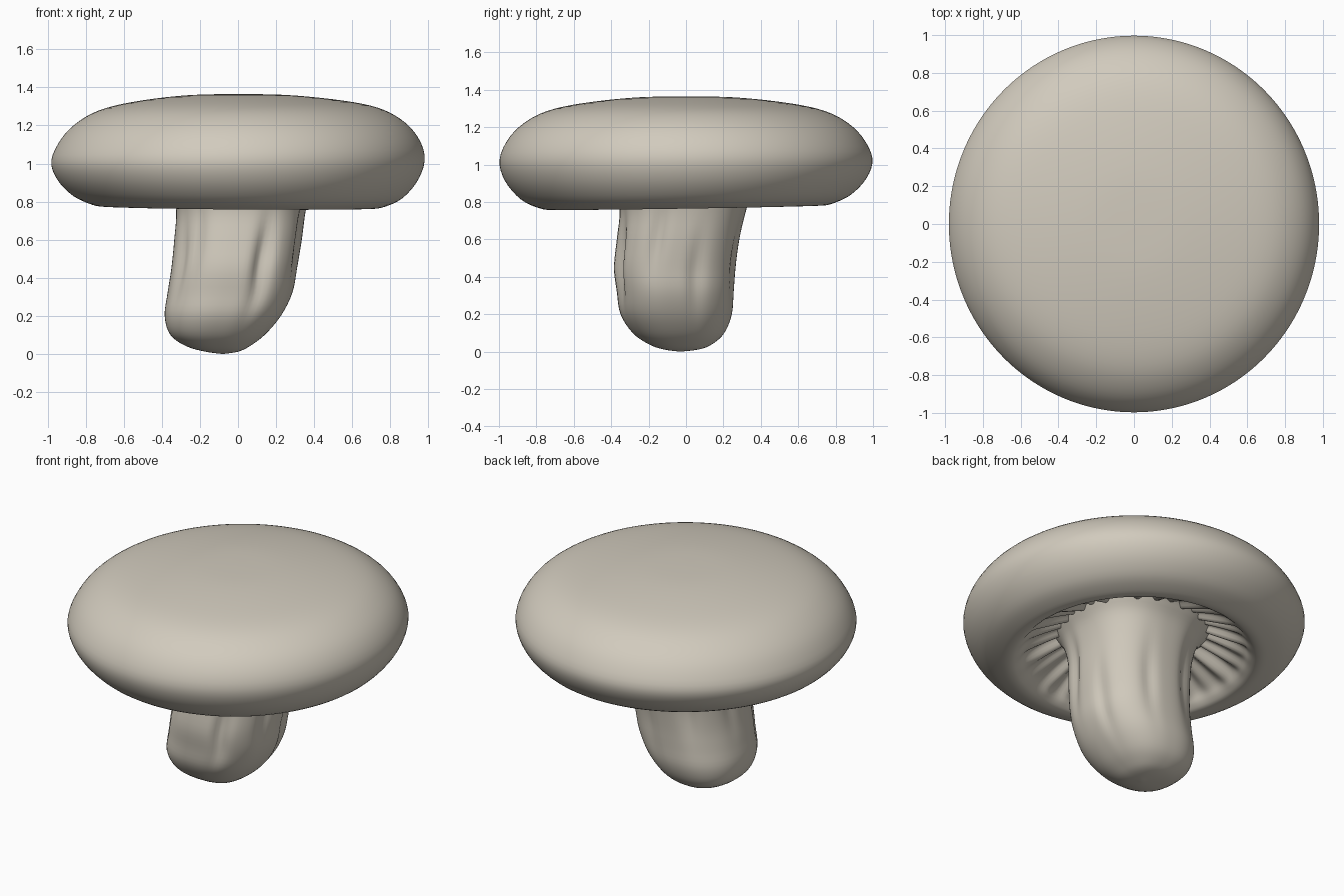
import bpy, bmesh, math
from math import sin, cos, pi, exp

if "Cube" in bpy.data.objects:
    bpy.data.objects.remove(bpy.data.objects["Cube"])

SKIN = bpy.data.materials.new("mushroom beige")
SKIN.diffuse_color = (0.64, 0.595, 0.51, 1)
SKIN.use_nodes = True
SKIN.node_tree.nodes["Principled BSDF"].inputs["Base Color"].default_value = SKIN.diffuse_color


def spline(points, steps):
    """Catmull-Rom through a list of tuples."""
    out = []
    n = len(points)
    for i in range(n - 1):
        quad = [points[max(0, min(n - 1, i + k))] for k in (-1, 0, 1, 2)]
        for s in range(steps):
            t = s / steps
            out.append(tuple(
                0.5 * (2 * b + (c - a) * t + (2 * a - 5 * b + 4 * c - d) * t * t
                       + (3 * b - a - 3 * c + d) * t ** 3)
                for a, b, c, d in zip(*quad)))
    out.append(points[-1])
    return out


def loft(name, rows, segments, place):
    """Skin rings between two pole points; place(row, angle) gives a point."""
    bm = bmesh.new()
    first = bm.verts.new(place(rows[0], 0))
    rings = [[bm.verts.new(place(row, 2 * pi * j / segments)) for j in range(segments)]
             for row in rows[1:-1]]
    last = bm.verts.new(place(rows[-1], 0))
    for j in range(segments):
        k = (j + 1) % segments
        bm.faces.new((first, rings[0][j], rings[0][k]))
        bm.faces.new((last, rings[-1][k], rings[-1][j]))
        for a, b in zip(rings, rings[1:]):
            bm.faces.new((a[j], b[j], b[k], a[k]))
    bmesh.ops.recalc_face_normals(bm, faces=bm.faces[:])
    mesh = bpy.data.meshes.new(name)
    bm.to_mesh(mesh)
    bm.free()
    mesh.materials.append(SKIN)
    mesh.shade_smooth()
    obj = bpy.data.objects.new(name, mesh)
    bpy.context.collection.objects.link(obj)
    return obj


# Cap with hollow gilled underside: radius, height, gill strength
cap_profile = [
    (0, 1.365, 0), (0.25, 1.36, 0), (0.5, 1.335, 0), (0.7, 1.297, 0),
    (0.83, 1.24, 0), (0.93, 1.15, 0), (0.985, 1.03, 0), (0.955, 0.92, 0),
    (0.87, 0.825, 0), (0.77, 0.778, 0), (0.71, 0.772, 0), (0.67, 0.795, 0.1),
    (0.63, 0.84, 0.6), (0.55, 0.885, 1), (0.45, 0.93, 1), (0.35, 0.965, 0.6),
    (0.2, 0.985, 0), (0, 0.99, 0)]


def cap_point(row, a):
    r, z, gill = row
    x, y = 0.995 * r * cos(a), 1.012 * r * sin(a)
    low = max(0, min(1, (1.1 - z) / 0.3))
    z += low * (0.016 * y - 0.008 * x)                    # slightly tilted rim
    z += (1 - low) * 0.02 * x * r * r                     # fuller right shoulder
    z += gill * (0.016 * cos(30 * a + 1.5 * sin(3 * a)) + 0.009 * cos(17 * a + 1))
    return x, y, z


loft("cap", spline(cap_profile, 4), 240, cap_point)

# Stem sections: height, left, right, front, back
stem_sections = [
    (0.0, -0.08, -0.08, -0.03, -0.03), (0.012, -0.17, 0.0, -0.12, 0.07),
    (0.04, -0.27, 0.06, -0.2, 0.14), (0.1, -0.355, 0.14, -0.285, 0.205),
    (0.2, -0.385, 0.225, -0.35, 0.245), (0.32, -0.37, 0.285, -0.37, 0.255),
    (0.45, -0.35, 0.31, -0.385, 0.265), (0.6, -0.335, 0.335, -0.37, 0.285),
    (0.75, -0.325, 0.355, -0.355, 0.32), (0.87, -0.35, 0.385, -0.38, 0.36),
    (0.95, -0.41, 0.43, -0.43, 0.42), (1.0, -0.44, 0.45, -0.45, 0.44),
    (1.03, 0, 0, 0, 0)]

# Lengthwise grooves: angle, height, depth
grooves = [(-65, 0.48, 0.13), (-20, 0.62, 0.08), (-128, 0.6, 0.05), (20, 0.4, 0.06),
           (70, 0.5, 0.05), (120, 0.6, 0.07), (165, 0.65, 0.05), (215, 0.5, 0.07)]


def stem_point(row, a):
    z, left, right, front, back = row
    c, s = cos(a), sin(a)
    dent = 1.0
    for deg, height, depth in grooves:
        d = (a - math.radians(deg) + pi) % (2 * pi) - pi
        dent -= depth * exp(-(d / 0.13) ** 2 - ((z - height) / 0.2) ** 2)
    # slightly squarish section
    square = (abs(c) ** 2.4 + abs(s) ** 2.4) ** (-1 / 2.4) * dent
    return ((left + right) / 2 + (right - left) / 2 * c * square,
            (front + back) / 2 + (back - front) / 2 * s * square, z)


loft("stem", spline(stem_sections, 4), 96, stem_point)
